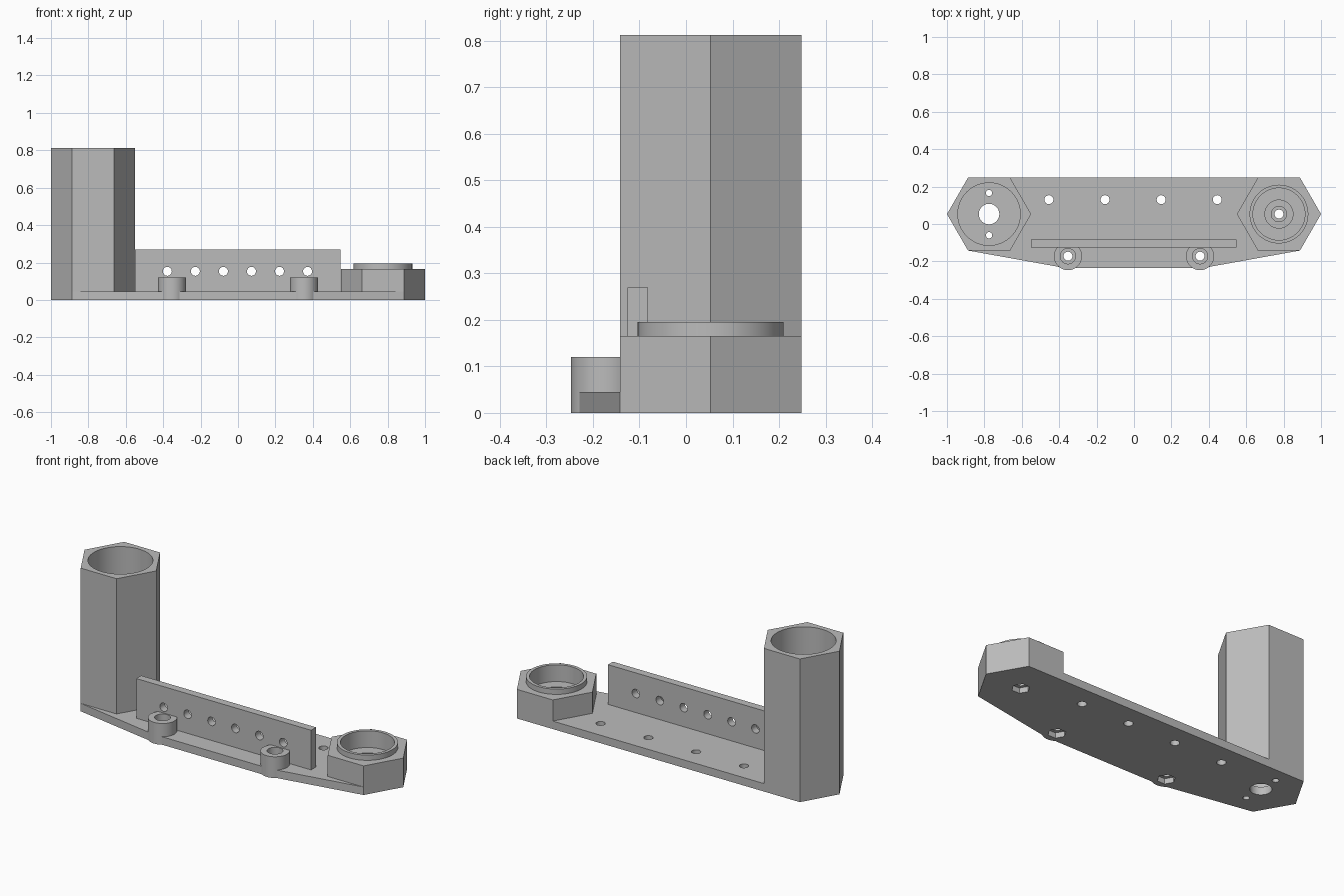
import bpy, bmesh, math

if "Cube" in bpy.data.objects:
    bpy.data.objects.remove(bpy.data.objects["Cube"])

HEX_X, HEX_Y, HEX_R = 0.775, 0.053, 0.225
PLATE, POST_X, POST_Y = 0.045, 0.353, -0.172

grey = bpy.data.materials.new("plain grey")
grey.use_nodes = True
colour = (0.5, 0.5, 0.5, 1)
grey.diffuse_color = colour
grey.node_tree.nodes["Principled BSDF"].inputs["Base Color"].default_value = colour


def ring(x, y, r, n):
    return [(x + r * math.cos(math.tau * i / n), y + r * math.sin(math.tau * i / n)) for i in range(n)]


def prism(name, outline, z0, z1, upright=False):
    """Extrude an outline along z, or along y when upright."""
    place = (lambda a, b, c: (a, c, b)) if upright else (lambda a, b, c: (a, b, c))
    bm = bmesh.new()
    low = bm.faces.new([bm.verts.new(place(a, b, z0)) for a, b in outline])
    grown = bmesh.ops.extrude_face_region(bm, geom=[low])["geom"]
    top = [v for v in grown if isinstance(v, bmesh.types.BMVert)]
    bmesh.ops.translate(bm, verts=top, vec=place(0, 0, z1 - z0))
    bmesh.ops.recalc_face_normals(bm, faces=bm.faces)
    mesh = bpy.data.meshes.new(name)
    bm.to_mesh(mesh)
    bm.free()
    mesh.materials.append(grey)
    obj = bpy.data.objects.new(name, mesh)
    bpy.context.collection.objects.link(obj)
    return obj


def combine(target, tool, operation):
    """Apply a boolean and discard the tool."""
    mod = target.modifiers.new(tool.name, "BOOLEAN")
    mod.operation, mod.object, mod.solver = operation, tool, "EXACT"
    bpy.context.view_layer.objects.active = target
    bpy.ops.object.modifier_apply(modifier=mod.name)
    bpy.data.objects.remove(tool)


def add(*args, **kw):
    combine(bracket, prism(*args, **kw), "UNION")


def cut(outline, z0, z1, **kw):
    combine(bracket, prism("cutter", outline, z0, z1, **kw), "DIFFERENCE")


# Base plate, sharing its ends with the two hexagons
right, left = ring(-HEX_X, HEX_Y, HEX_R, 6), ring(HEX_X, HEX_Y, HEX_R, 6)
outline = [left[5], left[0], left[1], right[2], right[3], right[4], (-0.37, -0.235), (0.37, -0.235)]
bracket = prism("bracket", outline, 0, PLATE)

# Tall hexagonal tube, low hexagonal cup with round rim, upright wall
add("tube", right, 0, 0.812)
add("cup", left, 0, 0.165)
add("cup_rim", ring(HEX_X, HEX_Y, 0.157, 64), 0.1, 0.195)
add("wall", [(-0.55, 0.02), (0.547, 0.02), (0.547, 0.27), (-0.55, 0.27)], -0.126, -0.082, upright=True)

# Screw posts; their bores stay clear of the wall
for x in (-POST_X, POST_X):
    add("post", ring(x, POST_Y, 0.075, 48), 0, 0.12)
    cut(ring(x, POST_Y, 0.041, 32), 0.075, 0.2)

# Tube bore and floor holes
cut(ring(-HEX_X, HEX_Y, 0.167, 64), PLATE, 1)
cut(ring(-HEX_X, HEX_Y, 0.055, 32), -0.1, 0.1)
for dy in (-0.113, 0.113):
    cut(ring(-HEX_X, HEX_Y + dy, 0.017, 20), -0.1, 0.1)

# Stepped cup bore
for r, floor in ((0.139, 0.1), (0.075, 0.085), (0.041, 0.07)):
    cut(ring(HEX_X, HEX_Y, r, 64), floor, 0.4)

# Screw holes with hexagonal nut pockets underneath
for x, y in ((-POST_X, POST_Y), (POST_X, POST_Y), (HEX_X, HEX_Y)):
    cut(ring(x, y, 0.024, 24), -0.1, 0.2)
    cut(ring(x, y, 0.047, 6), -0.1, 0.03)

# Rows of holes in the plate and the wall
for i in range(4):
    cut(ring(-0.455 + 0.3 * i, 0.13, 0.024, 24), -0.1, 0.1)
for i in range(6):
    cut(ring(-0.378 + 0.15 * i, 0.153, 0.024, 24), -0.2, 0, upright=True)

# Smooth round surfaces, sharp corners
bpy.ops.object.select_all(action="DESELECT")
bracket.select_set(True)
bpy.context.view_layer.objects.active = bracket
bpy.ops.object.shade_smooth_by_angle(angle=math.radians(30))
